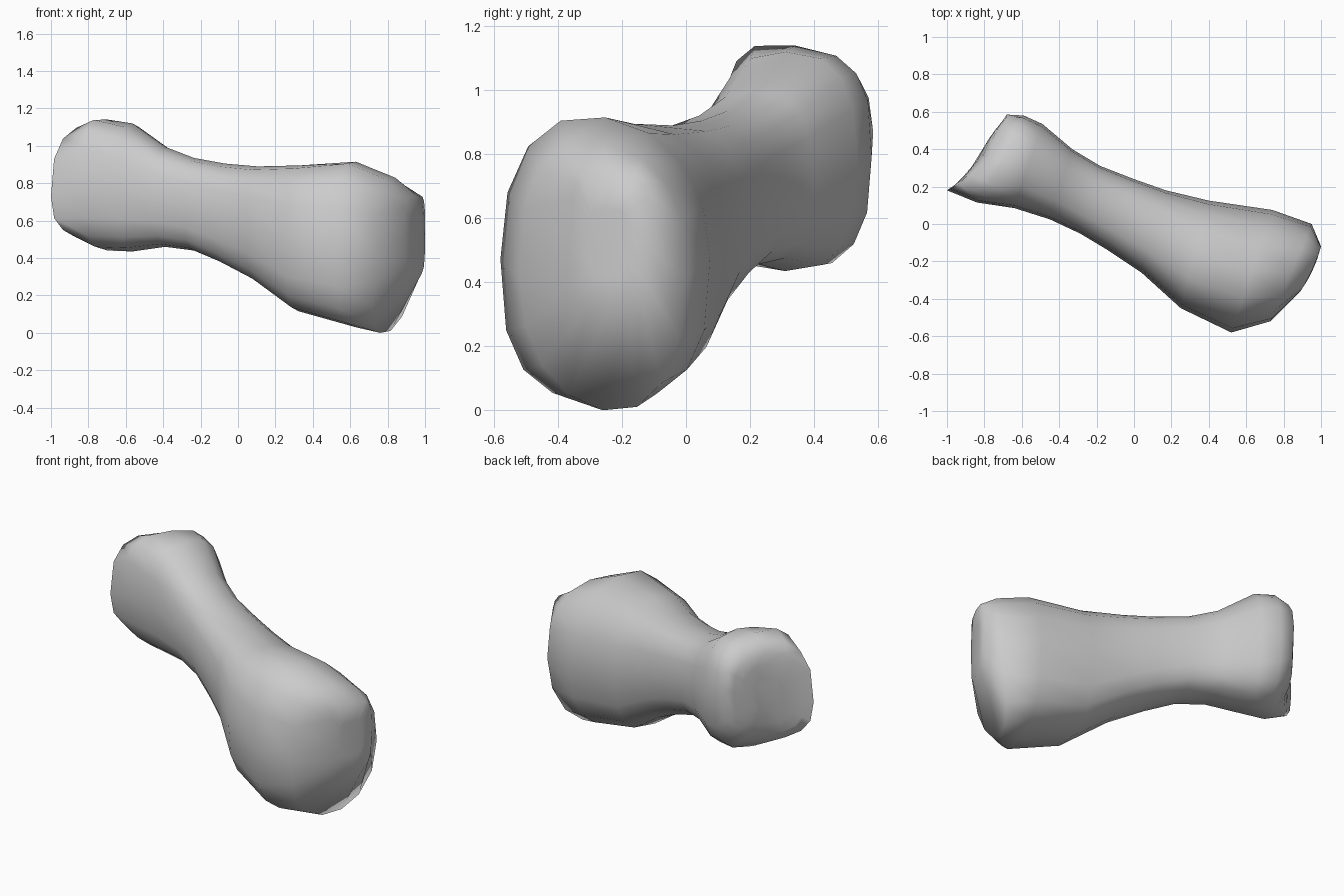
import bpy, bmesh, math
from mathutils import Vector

if "Cube" in bpy.data.objects:
    bpy.data.objects.remove(bpy.data.objects["Cube"])

SIDES = 16
# Cross-sections along the bone, each standing in a vertical plane:
# front x, y | back x, y | bottom z, top z | squareness below, above | bend | tilt below, above
SECTIONS = [
    (-1.00, .18, -.68, .585, .51, 1.12, 2.8, 2.8, .08, 0, -.02),
    (-.84, .115, -.59, .58, .455, 1.155, 2.7, 3.2, .02, 0, -.03),
    (-.64, .085, -.49, .535, .45, 1.135, 2.8, 2.6, 0, 0, 0),
    (-.45, .025, -.33, .40, .475, 1.01, 2.8, 2.6, 0, 0, 0),
    (-.29, -.05, -.18, .31, .455, .95, 2.7, 2.7, 0, 0, 0),
    (-.14, -.14, .00, .24, .385, .92, 2.7, 2.7, 0, 0, 0),
    (.04, -.26, .17, .18, .29, .905, 2.7, 2.6, 0, 0, 0),
    (.25, -.45, .40, .125, .13, .91, 2.9, 2.4, 0, 0, -.02),
    (.52, -.58, .74, .075, .045, .93, 2.8, 2.25, 0, 0, -.05),
    (.73, -.52, .95, .00, .015, .845, 2.15, 2.6, 0, -.05, -.04),
    (.89, -.36, 1.00, -.12, .32, .75, 3.2, 4.5, .01, 0, 0),
]
LEFT, RIGHT = 0, len(SECTIONS) - 1


def section_points(sec, scale=1.0, lobe=0.0, lean=0.0, shear=0.0):
    """Squared-off oval spanning the front and back points."""
    fx, fy, bx, by, z0, z1, n_low, n_high, bend, tilt_low, tilt_high = sec
    mid = Vector(((fx + bx) / 2, (fy + by) / 2, (z0 + z1) / 2))
    half = Vector(((bx - fx) / 2, (by - fy) / 2, 0))
    axis = Vector((.93, -.36, 0))
    pts = []
    for i in range(SIDES):
        a = 2 * math.pi * i / SIDES
        c, s = math.cos(a), math.sin(a)
        n = n_high if s > 0 else n_low
        u = math.copysign(abs(c) ** (2 / n), c) * scale
        v = math.copysign(abs(s) ** (2 / n), s) * scale
        up, down = max(u, 0), max(-v, 0)
        shift = bend * (1 - u * u) - lobe * up * (1 - up)
        p = mid + half * u + axis * shift
        p.x -= lean * down * down
        p.z += v * (z1 - z0) / 2 + (tilt_high if v > 0 else tilt_low) * u * abs(v)
        p.z += shear * u * (1 - abs(v))
        pts.append(p)
    return pts


bm = bmesh.new()

# Left end: shallow groove with a fuller back lobe, domed from top to bottom
rings = []
for scale, bend in ((.35, .03), (.6, .037), (.82, .05)):
    inner = list(SECTIONS[LEFT])
    inner[8] = bend
    rings.append(section_points(inner, scale, lobe=.09, shear=.07))
# Shaft and heads
for k, sec in enumerate(SECTIONS):
    rings.append(section_points(sec, lean=.08 if k == RIGHT - 1 else 0,
                                shear=.07 if k == LEFT else 0))
# Right end: slightly domed face
last = list(SECTIONS[RIGHT])
last[8] = .012
rings.append(section_points(last, .5))

loops = [[bm.verts.new(p) for p in r] for r in rings]
for a, b in zip(loops, loops[1:]):
    for i in range(SIDES):
        j = (i + 1) % SIDES
        bm.faces.new((a[i], a[j], b[j], b[i]))
bm.faces.new(loops[0])
bm.faces.new(loops[-1])
bmesh.ops.recalc_face_normals(bm, faces=bm.faces)

# Rest on the ground
low = min(v.co.z for v in bm.verts)
bmesh.ops.translate(bm, verts=bm.verts, vec=(0, 0, -low))

mesh = bpy.data.meshes.new("bone")
bm.to_mesh(mesh)
bm.free()
bone = bpy.data.objects.new("bone", mesh)
bpy.context.collection.objects.link(bone)

# Smooth shading all over
bpy.context.view_layer.objects.active = bone
bone.select_set(True)
bpy.ops.object.shade_smooth_by_angle(angle=math.radians(80))
